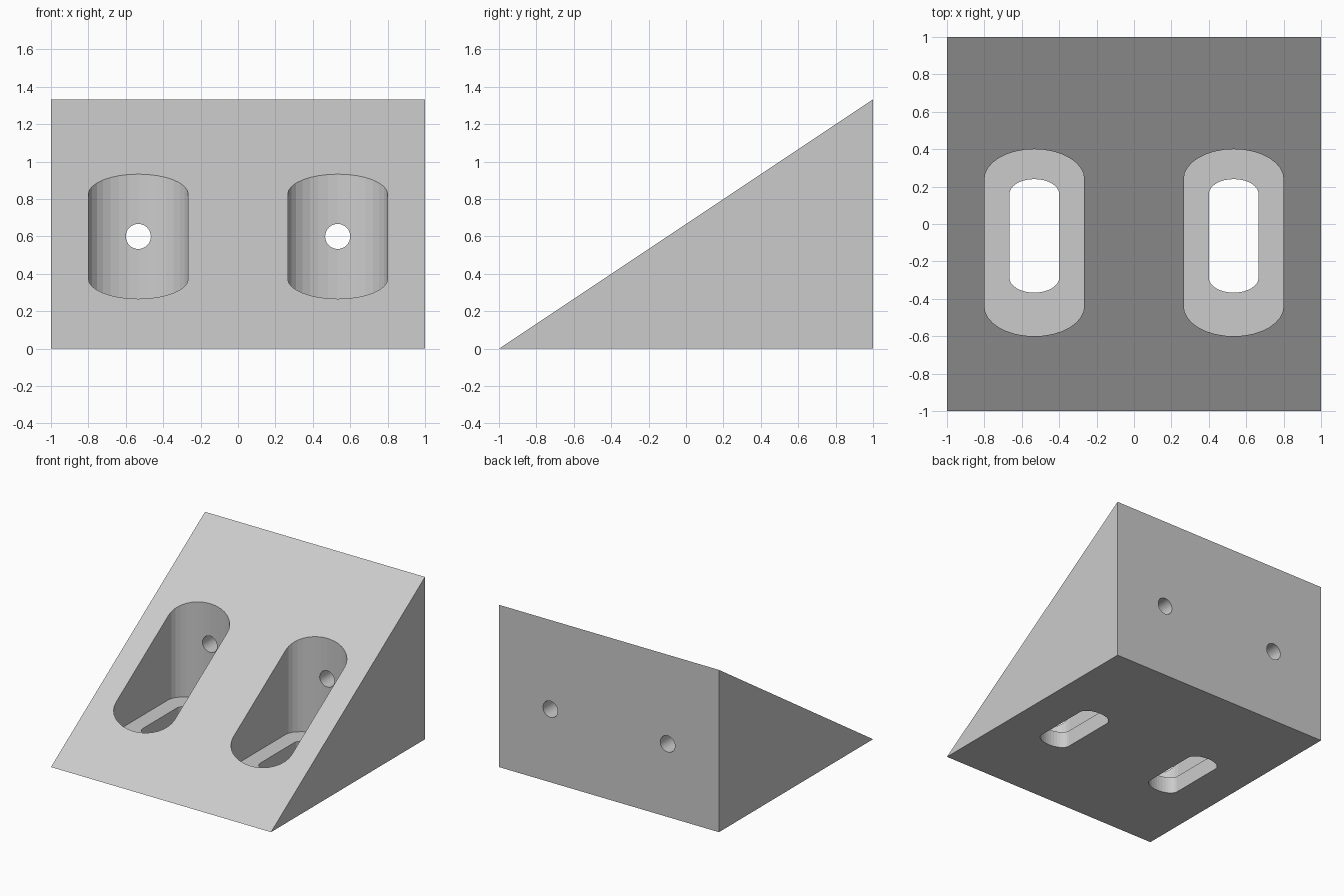
import bpy, bmesh, math
from mathutils import Vector

cube = bpy.data.objects.get("Cube")
if cube:
    bpy.data.objects.remove(cube, do_unlink=True)

grey = bpy.data.materials.new("light_grey")
grey.use_nodes = True
grey.diffuse_color = (0.6, 0.6, 0.6, 1)
grey.node_tree.nodes["Principled BSDF"].inputs["Base Color"].default_value = (0.6, 0.6, 0.6, 1)


def prism(name, outline, sweep):
    """Closed solid made by sweeping a flat outline along a vector."""
    bm = bmesh.new()
    face = bm.faces.new([bm.verts.new(p) for p in outline])
    result = bmesh.ops.extrude_face_region(bm, geom=[face], use_keep_orig=True)
    moved = [g for g in result["geom"] if isinstance(g, bmesh.types.BMVert)]
    bmesh.ops.translate(bm, verts=moved, vec=Vector(sweep))
    bmesh.ops.recalc_face_normals(bm, faces=bm.faces)
    mesh = bpy.data.meshes.new(name)
    bm.to_mesh(mesh)
    bm.free()
    mesh.materials.append(grey)
    obj = bpy.data.objects.new(name, mesh)
    bpy.context.scene.collection.objects.link(obj)
    return obj


def oblong(x, y_min, y_max, half_width, cap, z, steps=16):
    """Straight-sided outline with an elliptical cap at each end."""
    points = []
    for centre, start in ((y_max - cap, 0), (y_min + cap, math.pi)):
        for i in range(steps + 1):
            a = start + math.pi * i / steps
            points.append((x + half_width * math.cos(a), centre + cap * math.sin(a), z))
    return points


def ring(x, y, z, radius, steps=32):
    angles = [2 * math.pi * i / steps for i in range(steps)]
    return [(x + radius * math.cos(a), y, z + radius * math.sin(a)) for a in angles]


def cut(target, cutter):
    mod = target.modifiers.new("cut", "BOOLEAN")
    mod.operation = "DIFFERENCE"
    mod.solver = "EXACT"
    mod.object = cutter
    bpy.context.view_layer.objects.active = target
    bpy.ops.object.modifier_apply(modifier=mod.name)
    bpy.data.objects.remove(cutter, do_unlink=True)


# Sloped wedge body
wedge = prism("wedge_block", [(-1, -1, 0), (-1, 1, 0), (-1, 1, 1.333)], (2, 0, 0))

# Deep pocket, floor slot and rear screw hole on each side
for x in (-0.533, 0.533):
    cut(wedge, prism("pocket_cutter", oblong(x, -0.6, 0.4, 0.267, 0.16, 0.133), (0, 0, 1.5)))
    cut(wedge, prism("slot_cutter", oblong(x, -0.367, 0.24, 0.133, 0.08, -0.1), (0, 0, 0.3)))
    cut(wedge, prism("hole_cutter", ring(x, 0.1, 0.6, 0.067), (0, 1, 0)))
